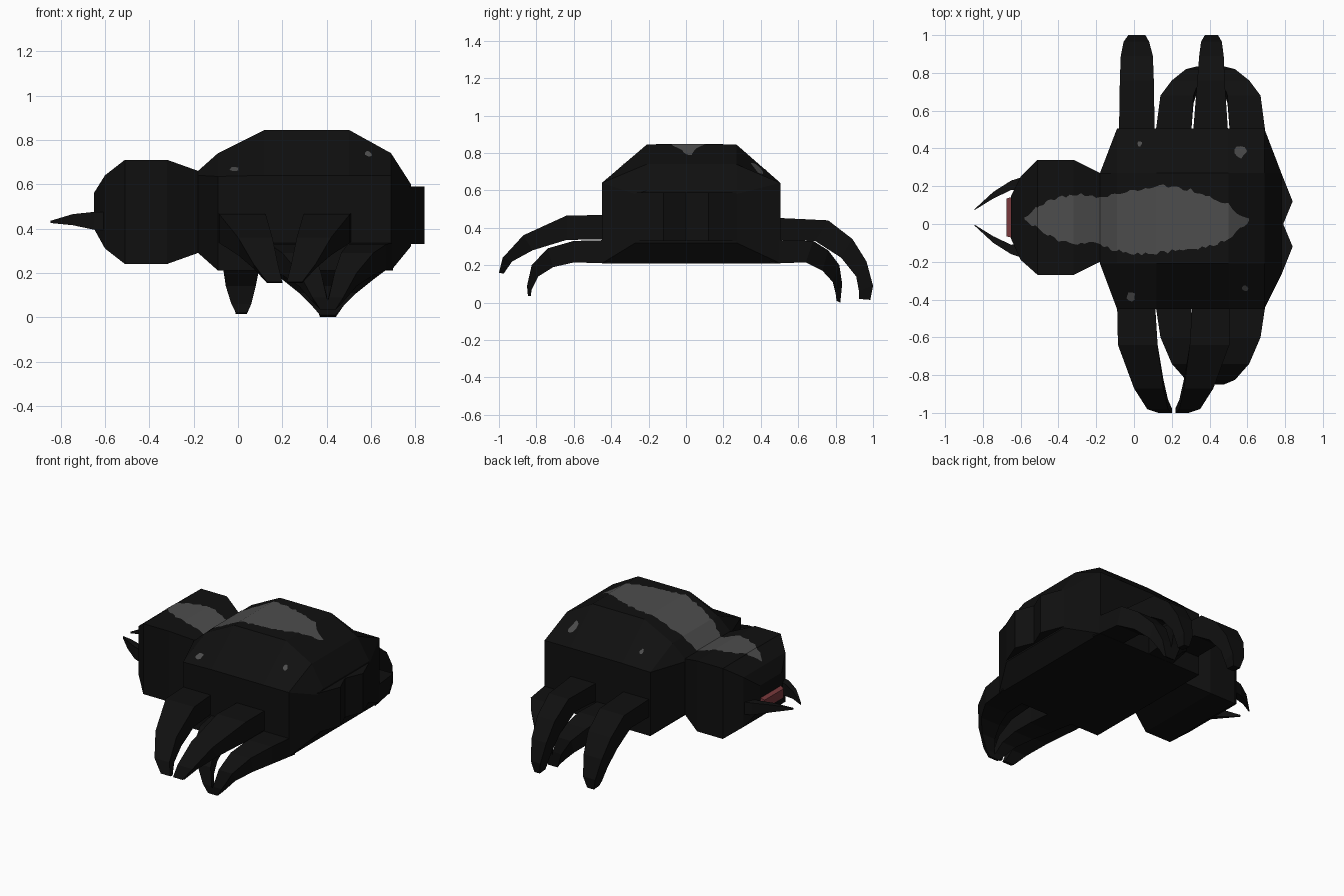
import bpy, bmesh, math, random
from mathutils import Vector
from mathutils.bvhtree import BVHTree

if "Cube" in bpy.data.objects:
    bpy.data.objects.remove(bpy.data.objects["Cube"])

random.seed(4)


def material(name, rgb):
    m = bpy.data.materials.new(name)
    m.diffuse_color = (*rgb, 1)
    m.use_nodes = True
    m.node_tree.nodes["Principled BSDF"].inputs["Base Color"].default_value = m.diffuse_color
    return m


BLACK = material("shell black", (0.005, 0.005, 0.005))
GREY = material("marking grey", (0.075, 0.075, 0.075))
RED = material("mouth red", (0.19, 0.04, 0.045))


def finish(name, bm, mat):
    bmesh.ops.recalc_face_normals(bm, faces=bm.faces)
    me = bpy.data.meshes.new(name)
    bm.to_mesh(me)
    me.materials.append(mat)
    ob = bpy.data.objects.new(name, me)
    bpy.context.collection.objects.link(ob)
    return BVHTree.FromBMesh(bm)


def loft(name, rings, mat=BLACK):
    """Closed faceted solid through rings of equal point count."""
    bm = bmesh.new()
    vs = [[bm.verts.new(p) for p in r] for r in rings]
    n = len(rings[0])
    for a, b in zip(vs, vs[1:]):
        for i in range(n):
            j = (i + 1) % n
            bm.faces.new((a[i], a[j], b[j], b[i]))
    bm.faces.new(vs[0])
    bm.faces.new(vs[-1])
    return finish(name, bm, mat)


def rect(x, y0, y1, z0, z1):
    return [(x, y0, z0), (x, y1, z0), (x, y1, z1), (x, y0, z1)]


# Head: rectangular sections along x
head = loft("head", [rect(-0.65, -0.08, 0.15, 0.40, 0.56),
                     rect(-0.60, -0.19, 0.25, 0.31, 0.64),
                     rect(-0.51, -0.27, 0.34, 0.24, 0.71),
                     rect(-0.32, -0.27, 0.34, 0.24, 0.71),
                     rect(-0.18, -0.20, 0.27, 0.29, 0.66)])


# Abdomen: box with chamfered upper sides
def hexa(x, y0, y1, zb, zs, zt):
    return [(x, y0, zb), (x, y1, zb), (x, y1, zs),
            (x, 0.27, zt), (x, -0.21, zt), (x, y0, zs)]


body = loft("abdomen", [hexa(-0.18, -0.21, 0.27, 0.29, 0.64, 0.66),
                        hexa(-0.09, -0.45, 0.505, 0.21, 0.635, 0.74),
                        hexa(0.12, -0.45, 0.505, 0.21, 0.64, 0.845),
                        hexa(0.50, -0.45, 0.505, 0.21, 0.64, 0.845),
                        hexa(0.69, -0.45, 0.505, 0.21, 0.64, 0.74),
                        hexa(0.78, -0.27, 0.27, 0.32, 0.58, 0.60)])

# Rear wedges
for s, nm in ((-1, "front"), (1, "back")):
    plan = [(0.76, s * 0.27), (0.78, s * 0.27), (0.84, s * 0.12), (0.79, 0), (0.76, 0)]
    loft("rear_wedge_" + nm, [[(x, y, z) for x, y in plan] for z in (0.33, 0.59)])

# Legs: side profile (y_top, z_top, y_bottom, z_bottom) plus x range per station
HIGH_F = [(-0.40, .47, -0.40, .34), (-0.64, .465, -0.64, .335), (-0.87, .36, -0.82, .28),
          (-0.98, .24, -0.93, .22), (-1.0, .16, -0.975, .155)]
LOW_F = [(-0.40, .335, -0.40, .21), (-0.60, .33, -0.60, .215), (-0.74, .29, -0.71, .19),
         (-0.825, .20, -0.79, .14), (-0.85, .09, -0.825, .07), (-0.845, .035, -0.83, .035)]
HIGH_B = [(0.45, .455, 0.45, .335), (0.76, .44, 0.69, .33), (0.89, .34, 0.83, .24),
          (0.965, .22, 0.91, .14), (1.0, .09, 0.925, .06), (0.985, .015, 0.925, .02)]
LOW_B = [(0.45, .335, 0.45, .21), (0.68, .33, 0.64, .215), (0.76, .28, 0.73, .17),
         (0.82, .20, 0.785, .11), (0.835, .10, 0.80, .05), (0.825, 0, 0.805, .01)]
CURVED_HIGH = [(-.09, .11), (-.085, .125), (0, .155), (.07, .18), (.13, .20)]
CURVED_LOW = [(.11, .30), (.14, .315), (.20, .345), (.275, .375), (.335, .40), (.37, .42)]
STRAIGHT_1 = [(-.08, .11), (-.075, .105), (-.07, .10), (-.055, .08), (-.03, .06), (-.01, .04)]
STRAIGHT_2 = [(.31, .50), (.335, .48), (.345, .475), (.355, .465), (.375, .445), (.39, .43)]


def leg(name, side, xs, mirror=None):
    rings = []
    for (yt, zt, yb, zb), (a, b) in zip(side, xs):
        if mirror is not None:
            a, b = 2 * mirror - b, 2 * mirror - a
        rings.append([(a, yb, zb), (b, yb, zb), (b, yt, zt), (a, yt, zt)])
    loft(name, rings)


leg("front_upper_leg_1", HIGH_F, CURVED_HIGH)
leg("front_upper_leg_2", HIGH_F, CURVED_HIGH, 0.21)
leg("back_upper_leg_1", HIGH_B, STRAIGHT_1)
leg("back_upper_leg_2", HIGH_B, STRAIGHT_2)
for nm, side in (("front", LOW_F), ("back", LOW_B)):
    leg(nm + "_lower_leg_1", side, CURVED_LOW)
    leg(nm + "_lower_leg_2", side, CURVED_LOW, 0.405)

# Fangs curving inward: (x, inner offset, outer offset, z0, z1) from the head axis
FANG = [(-0.57, .14, .22, .39, .475), (-0.65, .145, .195, .395, .475),
        (-0.745, .10, .135, .415, .465), (-0.845, .038, .043, .425, .435)]
for s, nm in ((-1, "front"), (1, "back")):
    loft("fang_" + nm, [rect(x, 0.035 + s * a, 0.035 + s * b, z0, z1)
                        for x, a, b, z0, z1 in FANG])

# Mouth
loft("mouth", [rect(-0.64, -0.075, 0.145, 0.395, 0.48),
               rect(-0.675, -0.065, 0.135, 0.405, 0.465)], RED)


# Markings: thin ragged surfaces draped on the shell
def drape(x, y):
    hits = [t.ray_cast(Vector((x, y, 2)), Vector((0, 0, -1)))[0] for t in (head, body)]
    return (x, y, max((h.z for h in hits if h), default=0.6) + 0.004)


OUTLINE = [(-0.58, .025, .035), (-0.5, -.03, .10), (-0.4, -.09, .14), (-0.3, -.11, .16),
           (-0.2, -.10, .14), (-0.1, -.14, .16), (0.0, -.16, .18), (0.15, -.15, .20),
           (0.3, -.13, .18), (0.4, -.12, .15), (0.5, -.075, .10), (0.55, -.04, .05),
           (0.61, .02, .03)]


def edge(x, k):
    for p, q in zip(OUTLINE, OUTLINE[1:]):
        if p[0] <= x <= q[0]:
            return p[k] + (q[k] - p[k]) * (x - p[0]) / (q[0] - p[0])


bm = bmesh.new()
prev = None
xs = sorted({round(-0.58 + 0.02 * i, 3) for i in range(60)} | {-0.51, -0.09, 0.61})
for x in xs:
    j = 0 if x in (xs[0], xs[-1]) else 0.01
    row = [bm.verts.new(drape(x, edge(x, 1) + random.uniform(-j, j))),
           bm.verts.new(drape(x, edge(x, 2) + random.uniform(-j, j)))]
    if prev:
        bm.faces.new((prev[0], row[0], row[1], prev[1]))
    prev = row
finish("back_stripe", bm, GREY)

# Small spots on the sloping sides
for i, (cx, cy, r) in enumerate([(0.56, 0.385, .038), (-0.015, -0.385, .025),
                                 (0.59, -0.34, .017), (0.03, 0.425, .014)]):
    bm = bmesh.new()
    c = bm.verts.new(drape(cx, cy))
    rim = []
    for k in range(9):
        a, q = math.tau * k / 9, r * random.uniform(0.7, 1.1)
        rim.append(bm.verts.new(drape(cx + q * math.cos(a), cy + q * math.sin(a))))
    for k in range(9):
        bm.faces.new((c, rim[k], rim[(k + 1) % 9]))
    finish("spot_%d" % (i + 1), bm, GREY)
